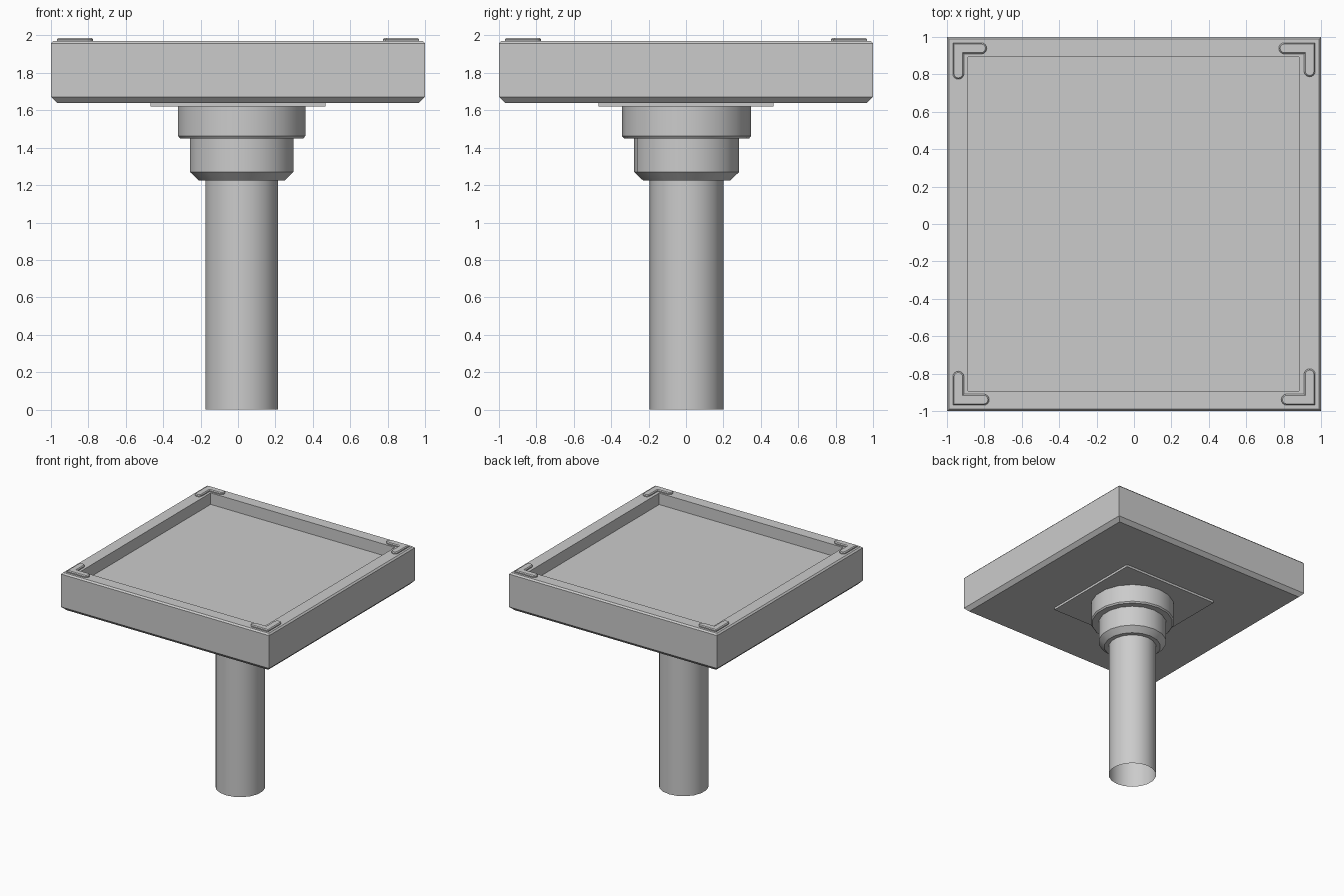
import bpy, bmesh
from math import sin, cos, pi, radians

if "Cube" in bpy.data.objects:
    bpy.data.objects.remove(bpy.data.objects["Cube"])

AXIS = (0.02, 0.003)   # the stem sits slightly off centre


def finish(name, bm, smooth=False):
    bmesh.ops.recalc_face_normals(bm, faces=bm.faces)
    mesh = bpy.data.meshes.new(name)
    bm.to_mesh(mesh)
    bm.free()
    obj = bpy.data.objects.new(name, mesh)
    bpy.context.collection.objects.link(obj)
    if smooth:
        bpy.ops.object.select_all(action='DESELECT')
        obj.select_set(True)
        bpy.context.view_layer.objects.active = obj
        bpy.ops.object.shade_smooth_by_angle(angle=radians(30))
    return obj


def loft(name, loops, cap_start=True, cap_end=True, smooth=False):
    """Bridge closed loops of equal length, optionally capping the ends."""
    bm = bmesh.new()
    rings = [[bm.verts.new(p) for p in loop] for loop in loops]
    n = len(rings[0])
    for a, b in zip(rings, rings[1:]):
        for i in range(n):
            j = (i + 1) % n
            bm.faces.new((a[i], a[j], b[j], b[i]))
    if cap_start:
        bm.faces.new(rings[0])
    if cap_end:
        bm.faces.new(rings[-1])
    return finish(name, bm, smooth)


def rect(x0, x1, y0, y1, z):
    return [(x0, y0, z), (x1, y0, z), (x1, y1, z), (x0, y1, z)]


def square(h, z):
    return rect(-h, h, -h, h, z)


def circle(r, z, n=18):
    return [(AXIS[0] + r * cos(pi / 2 + 2 * pi * i / n),
             AXIS[1] + r * sin(pi / 2 + 2 * pi * i / n), z) for i in range(n)]


# Square tray with chamfered edges and a shallow recess
recess = (-0.888, 0.883, -0.893, 0.893)
loft("tray", [square(0.968, 1.64), square(1.0, 1.672), square(1.0, 1.957),
              square(0.988, 1.97), rect(*recess, 1.97), rect(*recess, 1.87)])

# Thin mounting plate under the tray
loft("mounting_plate", [square(0.468, 1.62), square(0.468, 1.645)])

# Stepped collars and open-ended pole
loft("upper_collar", [circle(0.335, 1.45), circle(0.345, 1.462), circle(0.345, 1.63)], smooth=True)
loft("lower_collar", [circle(0.233, 1.225), circle(0.281, 1.27), circle(0.281, 1.455)], smooth=True)
loft("pole", [circle(0.197, 0), circle(0.197, 1.23)], False, False, smooth=True)


# Rounded L-shaped pads, one per corner
def pad_outline(inset, z, arm_x=0.195, arm_y=0.182, outer=0.969, width=0.06):
    r = width / 2
    rr = r - inset
    c = outer - r
    ex, ey = outer - arm_x + r, outer - arm_y + r
    pts = [(outer - inset, outer - inset)]
    steps = [k * pi / 8 for k in range(9)]
    pts += [(ex - rr * sin(t), c + rr * cos(t)) for t in steps]
    pts.append((c - rr, c - rr))
    pts += [(c - rr * cos(t), ey - rr * sin(t)) for t in steps]
    return [(x, y, z) for x, y in pts]


for k, corner in enumerate(("back_right", "back_left", "front_left", "front_right")):
    pad = loft("corner_pad_" + corner,
               [pad_outline(0, 1.965), pad_outline(0, 1.979), pad_outline(0.007, 1.986)])
    pad.rotation_euler.z = k * pi / 2
